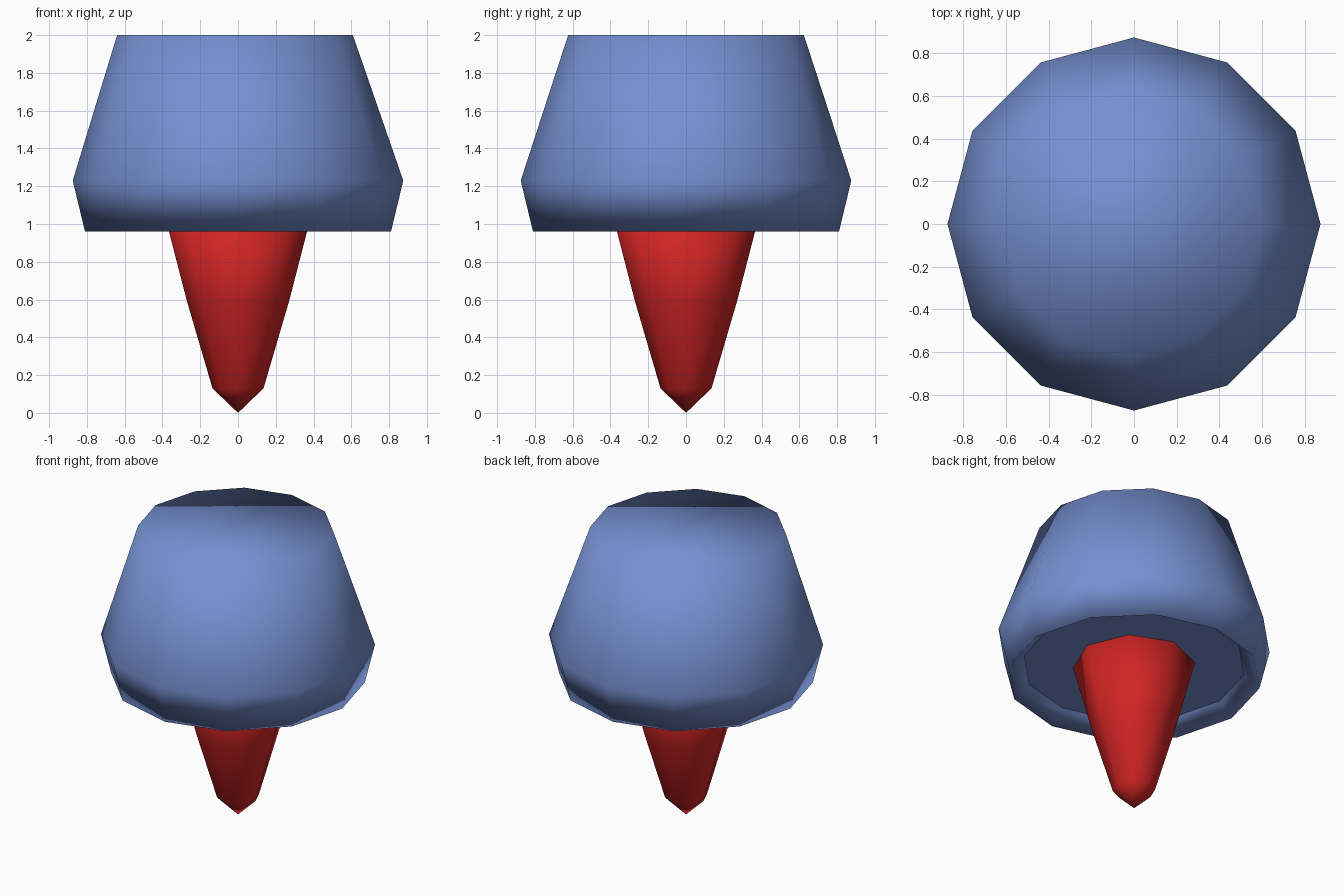
import bpy, bmesh, math

if "Cube" in bpy.data.objects:
    bpy.data.objects.remove(bpy.data.objects["Cube"])


def material(name, rgb):
    m = bpy.data.materials.new(name)
    m.diffuse_color = (*rgb, 1.0)
    m.use_nodes = True
    m.node_tree.nodes["Principled BSDF"].inputs["Base Color"].default_value = m.diffuse_color
    return m


def lathe(name, profile, sides, mat):
    """Revolve (radius, height, x shift) rings; a zero radius makes a point."""
    bm = bmesh.new()
    rings = []
    for r, z, dx in profile:
        if r == 0:
            rings.append([bm.verts.new((dx, 0, z))] * sides)
        else:
            rings.append([bm.verts.new((dx + r * math.cos(math.tau * i / sides),
                                        r * math.sin(math.tau * i / sides), z))
                          for i in range(sides)])
    for low, high in zip(rings, rings[1:]):
        for i in range(sides):
            j = (i + 1) % sides
            corners = list(dict.fromkeys((low[i], low[j], high[j], high[i])))
            bm.faces.new(corners).smooth = True
    # Close both ends that are not points
    for ring, flip in ((rings[0], True), (rings[-1], False)):
        if ring[0] is not ring[1]:
            bm.faces.new(ring[::-1] if flip else ring).smooth = not flip
    bmesh.ops.recalc_face_normals(bm, faces=bm.faces[:])
    mesh = bpy.data.meshes.new(name)
    bm.to_mesh(mesh)
    bm.free()
    mesh.materials.append(mat)
    obj = bpy.data.objects.new(name, mesh)
    bpy.context.collection.objects.link(obj)
    return obj


blue = material("soft blue", (0.18, 0.28, 0.64))
red = material("bright red", (0.64, 0.018, 0.018))

# Twelve-sided body: recessed underside, bottom rim, widest ring, flat top
lathe("body", [(0.71, 1.05, 0), (0.81, 0.96, 0), (0.875, 1.23, 0),
               (0.624, 2.0, -0.016)], 12, blue)

# Eight-sided spike pointing down from the recess
lathe("spike", [(0, 0, 0), (0.135, 0.13, 0), (0.27, 0.59, 0),
                (0.39, 1.055, 0)], 8, red)
